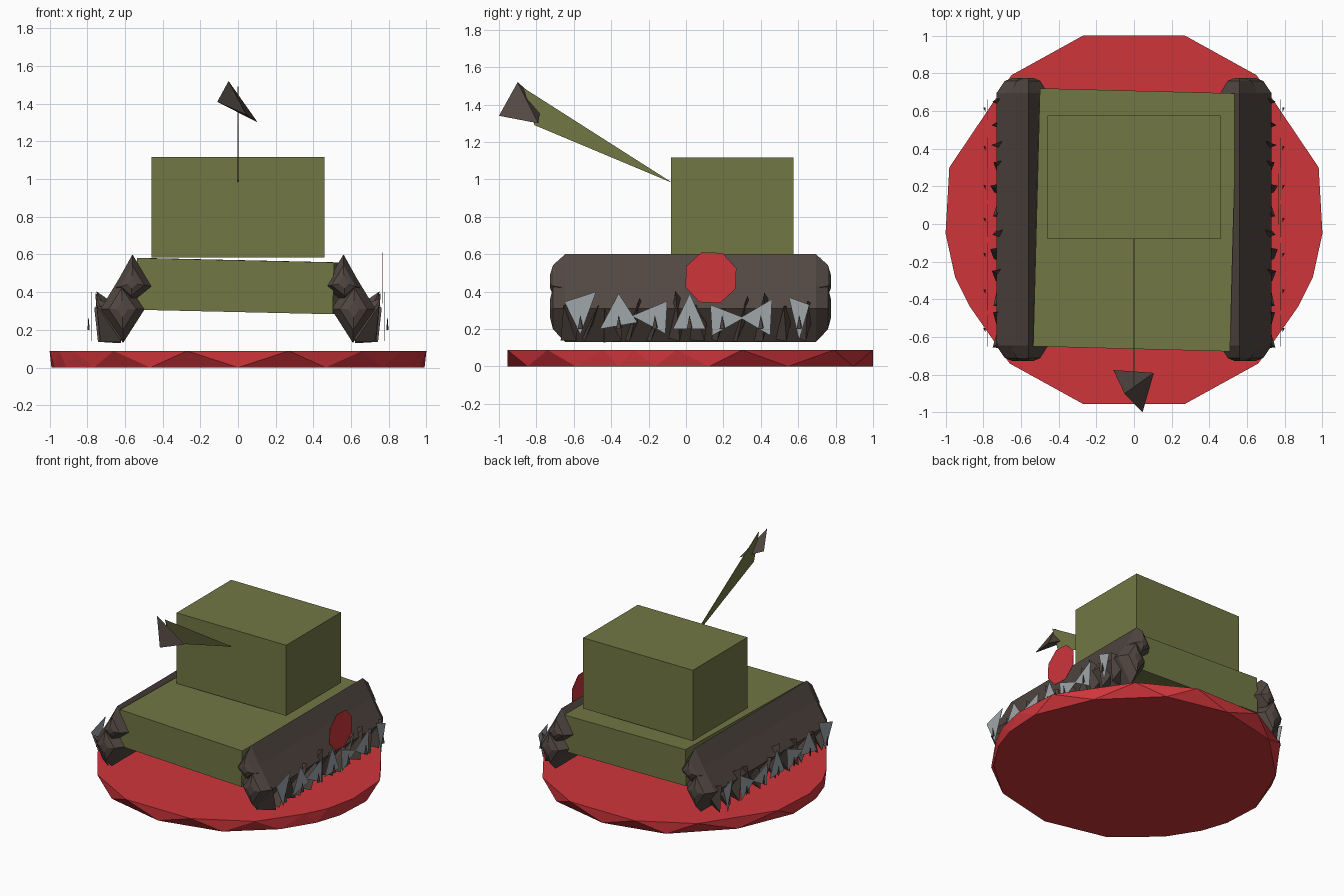
import bpy, bmesh, math, random
from mathutils import Vector, Matrix

random.seed(4)
if "Cube" in bpy.data.objects:
    bpy.data.objects.remove(bpy.data.objects["Cube"])


def material(name, rgb):
    m = bpy.data.materials.new(name)
    m.use_nodes = True
    m.diffuse_color = (*rgb, 1)
    m.node_tree.nodes["Principled BSDF"].inputs["Base Color"].default_value = (*rgb, 1)
    return m


OLIVE = material("olive paint", (0.165, 0.185, 0.058))
RED = material("red", (0.62, 0.036, 0.044))
BROWN = material("dark brown", (0.084, 0.064, 0.055))
GREY = material("steel grey", (0.35, 0.38, 0.40))


def finish(name, bm, mat):
    bmesh.ops.recalc_face_normals(bm, faces=bm.faces)
    me = bpy.data.meshes.new(name)
    bm.to_mesh(me)
    bm.free()
    me.materials.append(mat)
    ob = bpy.data.objects.new(name, me)
    bpy.context.collection.objects.link(ob)
    return ob


def box(name, size, centre, mat, rot=Matrix()):
    bm = bmesh.new()
    m = Matrix.Translation(centre) @ rot @ Matrix.Diagonal((*size, 1))
    bmesh.ops.create_cube(bm, size=1, matrix=m)
    return finish(name, bm, mat)


def loft(bm, rings, caps=True):
    """Join equal-length closed rings of points with quads."""
    rows = [[bm.verts.new(p) for p in ring] for ring in rings]
    n = len(rows[0])
    for a, b in zip(rows, rows[1:]):
        for i in range(n):
            j = (i + 1) % n
            bm.faces.new((a[i], a[j], b[j], b[i]))
    if caps:
        bm.faces.new(rows[0])
        bm.faces.new(rows[-1])


def plate(bm, outline, x, thick=0.003):
    """Thin sheet facing sideways, outline given as (y, z)."""
    loft(bm, [[(x + s * thick / 2, y, z) for y, z in outline] for s in (-1, 1)])


def hull_solid(bm, points):
    verts = [bm.verts.new(p) for p in points]
    bmesh.ops.convex_hull(bm, input=verts)


def mirrored(name, build, mat):
    """Make the +x (left) and -x (right) copies of a part."""
    for side, sign in (("left", 1), ("right", -1)):
        bm = bmesh.new()
        build(bm)
        bmesh.ops.scale(bm, vec=(sign, 1, 1), verts=bm.verts)
        finish(side + "_" + name, bm, mat)


# Faceted base: top corners and bottom corners alternate around the rim
half = [(0.27, 1.0), (0.65, 0.79), (0.98, 0.30), (1.0, -0.05),
        (0.95, -0.28), (0.87, -0.44), (0.66, -0.74), (0.27, -0.955)]
rim = half + [(-x, y) for x, y in reversed(half)]
bm = bmesh.new()
top = [bm.verts.new((x, y, 0.088)) for x, y in rim]
low = []
for i, (x, y) in enumerate(rim):
    nx, ny = rim[(i + 1) % len(rim)]
    low.append(bm.verts.new(((x + nx) / 2, (y + ny) / 2, 0)))
for i in range(len(rim)):
    bm.faces.new((top[i], top[(i + 1) % len(rim)], low[i]))
    bm.faces.new((low[i - 1], top[i], low[i]))
bm.faces.new(top)
bm.faces.new(low)
finish("base", bm, RED)

# Body, set very slightly askew
askew = Matrix.Rotation(math.radians(-1.5), 4, "Z") @ Matrix.Rotation(math.radians(1.3), 4, "Y")
box("body", (1.045, 1.37, 0.275), (0.002, 0.022, 0.432), OLIVE, askew)
box("turret", (0.92, 0.655, 0.535), (0, 0.248, 0.85), OLIVE)

# Gun: a thin tapering blade with a pointed head
bm = bmesh.new()
plate(bm, [(-0.07, 0.98), (-0.87, 1.49), (-0.81, 1.29)], 0, 0.006)
finish("gun_barrel", bm, OLIVE)
bm = bmesh.new()
hull_solid(bm, [(-0.05, -0.90, 1.52), (-0.11, -0.775, 1.41),
                (0.105, -0.79, 1.30), (0.045, -1.0, 1.34)])
finish("gun_head", bm, BROWN)


# Tracks: two diamond-section bars per side with tapering ends
def bar(section):
    cx = sum(p[0] for p in section) / 4
    cz = sum(p[1] for p in section) / 4
    stations = [(0.752, 0.25), (0.735, 0.62), (0.67, 1.0)]
    stations += [(-y, s) for y, s in reversed(stations)]

    def build(bm):
        loft(bm, [[(cx + (x - cx) * s, 0.024 + y, cz + (z - cz) * s) for x, z in section]
                  for y, s in stations])
    return build


mirrored("upper_track", bar([(0.56, 0.60), (0.66, 0.42), (0.57, 0.34), (0.457, 0.43)]), BROWN)
mirrored("lower_track", bar([(0.62, 0.49), (0.73, 0.31), (0.61, 0.13), (0.495, 0.31)]), BROWN)


# Rough spikes bristling from the lower track
def spikes(bm):
    for i in range(12):
        y = -0.62 + i * 0.115
        r = random.Random(i)
        tilt = r.uniform(-0.05, 0.05)
        tip = 0.765 - r.uniform(0, 0.02)
        hull_solid(bm, [(0.62, y - 0.05, 0.127 + r.uniform(0, 0.03)),
                        (tip - 0.02, y + tilt, 0.135),
                        (tip, y - tilt, 0.30 + r.uniform(0, 0.11)),
                        (0.63, y + 0.05, 0.32)])


mirrored("track_spikes", spikes, BROWN)

# Steel teeth as thin triangles, each with a small dark barb
teeth = [[(-0.65, 0.345), (-0.48, 0.40), (-0.565, 0.17)],
         [(-0.46, 0.20), (-0.36, 0.39), (-0.26, 0.235)],
         [(-0.29, 0.27), (-0.10, 0.35), (-0.11, 0.175)],
         [(-0.07, 0.20), (0.02, 0.39), (0.105, 0.20)],
         [(0.13, 0.33), (0.14, 0.165), (0.31, 0.26)],
         [(0.29, 0.26), (0.46, 0.36), (0.45, 0.165)],
         [(0.55, 0.37), (0.66, 0.33), (0.605, 0.14)]]


def tooth_plates(bm):
    for t in teeth:
        plate(bm, t, 0.775)


def barbs(bm):
    for t in teeth:
        y = sum(p[0] for p in t) / 3
        hull_solid(bm, [(0.787, y - 0.014, 0.20), (0.799, y + 0.012, 0.20),
                        (0.789, y + 0.014, 0.21), (0.793, y, 0.275)])


mirrored("teeth", tooth_plates, GREY)
mirrored("tooth_barbs", barbs, BROWN)

# Red marker disc on the left flank only
bm = bmesh.new()
turns = [math.radians(20 + 45 * k) for k in range(8)]
plate(bm, [(0.133 + 0.145 * math.cos(a), 0.475 + 0.145 * math.sin(a)) for a in turns], 0.768)
finish("left_marker_disc", bm, RED)
